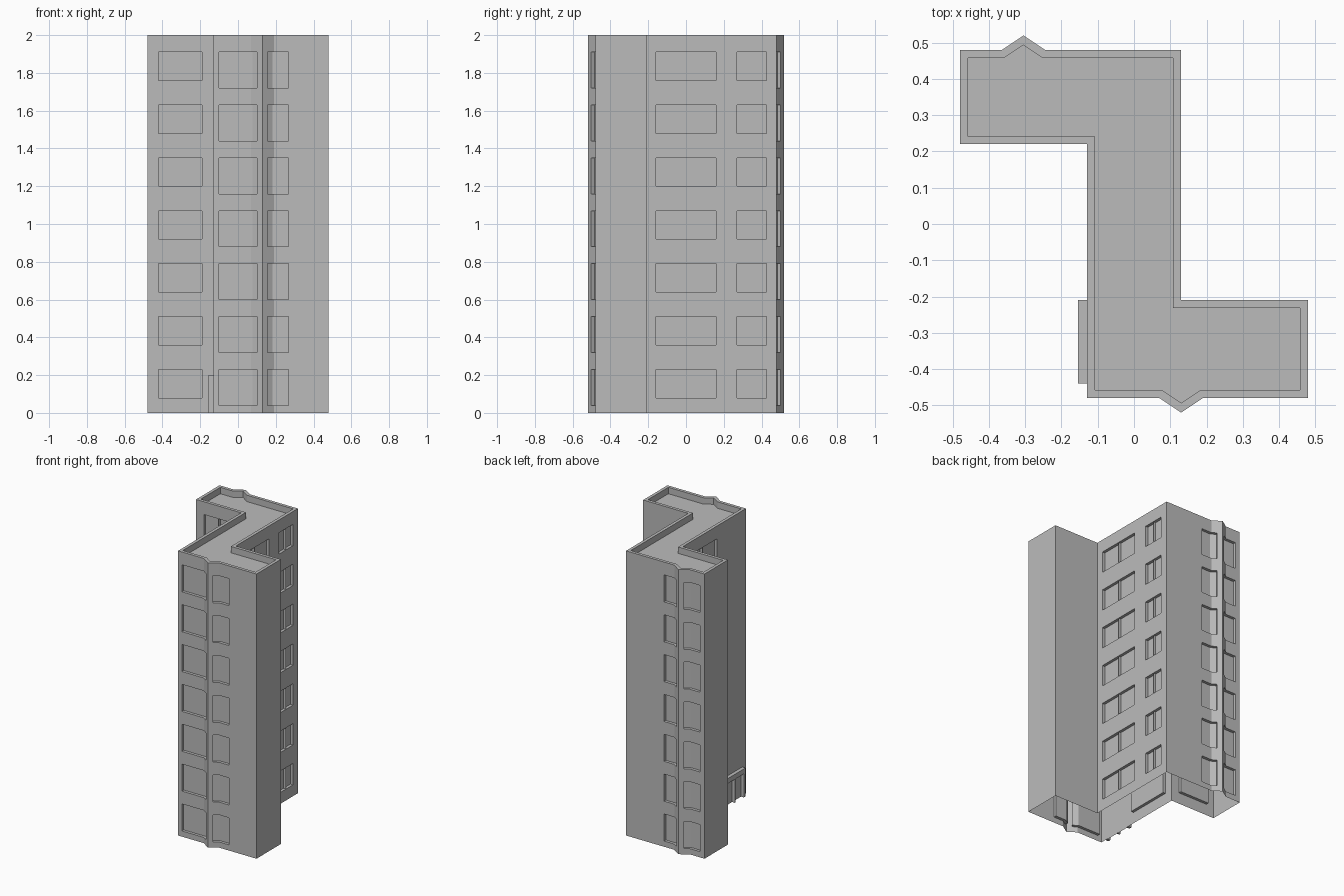
import bpy
import bmesh
from mathutils import Vector

cube = bpy.data.objects.get("Cube")
if cube:
    bpy.data.objects.remove(cube, do_unlink=True)

concrete = bpy.data.materials.new("concrete_grey")
concrete.use_nodes = True
concrete.diffuse_color = (0.5, 0.5, 0.5, 1)
concrete.node_tree.nodes["Principled BSDF"].inputs["Base Color"].default_value = (0.5, 0.5, 0.5, 1)

HEIGHT, FLOORS, PITCH = 2.0, 7, 0.28
DEPTH, PARAPET, ROOF_Z = 0.02, 0.022, 1.955
PLAIN, LOW, TALL = None, (0.08, 0.23), (0.04, 0.23)

# Plan outline, counter-clockwise; each point carries the window type of the wall it starts
PLAN = [
    # front wall with pointed pier
    (-0.13, -0.48, PLAIN), (-0.1, -0.48, TALL), (0.07, -0.48, TALL), (0.1, -0.5, PLAIN),
    (0.13, -0.52, PLAIN), (0.157, -0.502, TALL), (0.19, -0.48, TALL), (0.268, -0.48, PLAIN),
    # front wing end and left side of the spine
    (0.48, -0.48, PLAIN), (0.48, -0.21, PLAIN), (0.13, -0.21, PLAIN),
    (0.13, -0.16, LOW), (0.13, 0, LOW), (0.13, 0.16, PLAIN),
    (0.13, 0.27, LOW), (0.13, 0.347, LOW), (0.13, 0.425, PLAIN),
    # back wall with pointed pier
    (0.13, 0.48, PLAIN), (-0.165, 0.48, TALL), (-0.245, 0.48, TALL), (-0.275, 0.5, PLAIN),
    (-0.305, 0.52, PLAIN), (-0.335, 0.5, TALL), (-0.365, 0.48, TALL), (-0.445, 0.48, PLAIN),
    # back wing end, its front face and right side of the spine
    (-0.48, 0.48, PLAIN), (-0.48, 0.22, PLAIN), (-0.42, 0.22, LOW), (-0.305, 0.22, LOW),
    (-0.19, 0.22, PLAIN), (-0.13, 0.22, PLAIN), (-0.13, 0.16, LOW), (-0.13, 0, LOW),
    (-0.13, -0.16, PLAIN),
]
points = [Vector((x, y)) for x, y, kind in PLAN]
kinds = [kind for x, y, kind in PLAN]
count = len(points)


def inward(i):
    """Unit normal of wall i, pointing into the building."""
    d = (points[(i + 1) % count] - points[i]).normalized()
    return Vector((-d.y, d.x))


def mitre(i, distance):
    """Corner i moved inward so both its walls shift by the distance."""
    a, b = inward(i - 1), inward(i)
    return points[i] + (a + b) * distance / (1 + a.dot(b))


def quad(bm, *corners):
    bm.faces.new([bm.verts.new(c) for c in corners])


def panel(bm, a, b, z0, z1):
    """Upright rectangle between two plan points."""
    quad(bm, (*a, z0), (*b, z0), (*b, z1), (*a, z1))


def ledge(bm, a, b, c, d, z):
    quad(bm, (*a, z), (*b, z), (*c, z), (*d, z))


def finish(bm, name):
    bmesh.ops.remove_doubles(bm, verts=bm.verts[:], dist=0.0001)
    mesh = bpy.data.meshes.new(name)
    bm.to_mesh(mesh)
    bm.free()
    mesh.materials.append(concrete)
    obj = bpy.data.objects.new(name, mesh)
    bpy.context.collection.objects.link(obj)
    return obj


def recess(walls, panes, reveals, i, z0, z1):
    """Sunken window in wall i, meeting its neighbour at a crease or a thin fin."""
    j = (i + 1) % count
    a, b = points[i], points[j]
    n = inward(i) * DEPTH
    pa = mitre(i, DEPTH) if kinds[i - 1] else a + n
    pb = mitre(j, DEPTH) if kinds[j] else b + n
    panel(panes, pa, pb, z0, z1)
    ledge(reveals, a, b, pb, pa, z0)
    ledge(reveals, pa, pb, b, a, z1)
    bent = kinds[i - 1] and inward(i - 1).dot(inward(i)) < 0.99
    if not bent:
        panel(reveals, a, pa, z0, z1)
    if not kinds[j]:
        panel(reveals, pb, b, z0, z1)


# Walls, window panes and window reveals
walls, panes, reveals = bmesh.new(), bmesh.new(), bmesh.new()
for i in range(count):
    a, b = points[i], points[(i + 1) % count]
    base = 0.0
    if kinds[i]:
        low, high = kinds[i]
        for floor in range(FLOORS):
            z0, z1 = low + floor * PITCH, high + floor * PITCH
            panel(walls, a, b, base, z0)
            recess(walls, panes, reveals, i, z0, z1)
            base = z1
    panel(walls, a, b, base, HEIGHT)
finish(walls, "outer_walls")
finish(panes, "window_panes")
finish(reveals, "window_reveals")

# Parapet rim and its inner side
rim = bmesh.new()
inner = [mitre(i, PARAPET) for i in range(count)]
for i in range(count):
    j = (i + 1) % count
    ledge(rim, points[i], points[j], inner[j], inner[i], HEIGHT)
    panel(rim, inner[j], inner[i], ROOF_Z, HEIGHT)
finish(rim, "parapet")

# Flat roof
roof = bmesh.new()
roof.faces.new([roof.verts.new((*p, ROOF_Z)) for p in inner])
finish(roof, "roof")


# Entrance porch: a frame of boxes around two sunken door panes
def box(bm, x0, x1, y0, y1, z0, z1):
    made = bmesh.ops.create_cube(bm, size=1)["verts"]
    for v in made:
        v.co = Vector((x0 if v.co.x < 0 else x1,
                       y0 if v.co.y < 0 else y1,
                       z0 if v.co.z < 0 else z1))


OUT, WALL, SIDE_A, SIDE_B, TOP = -0.155, -0.13, -0.44, -0.21, 0.2
POST, LINTEL = 0.02, 0.165
porch = bmesh.new()
box(porch, OUT, WALL, SIDE_A, SIDE_B, LINTEL, TOP)
box(porch, OUT, WALL, SIDE_A, SIDE_A + POST, 0, LINTEL)
box(porch, OUT, WALL, SIDE_B - POST, SIDE_B, 0, LINTEL)
middle = (SIDE_A + SIDE_B) / 2
box(porch, OUT, WALL, middle - POST / 4, middle + POST / 4, 0, LINTEL)
finish(porch, "entrance_porch")

doors = bmesh.new()
panel(doors, (WALL - 0.004, SIDE_B - POST), (WALL - 0.004, SIDE_A + POST), 0, LINTEL)
finish(doors, "entrance_doors")
